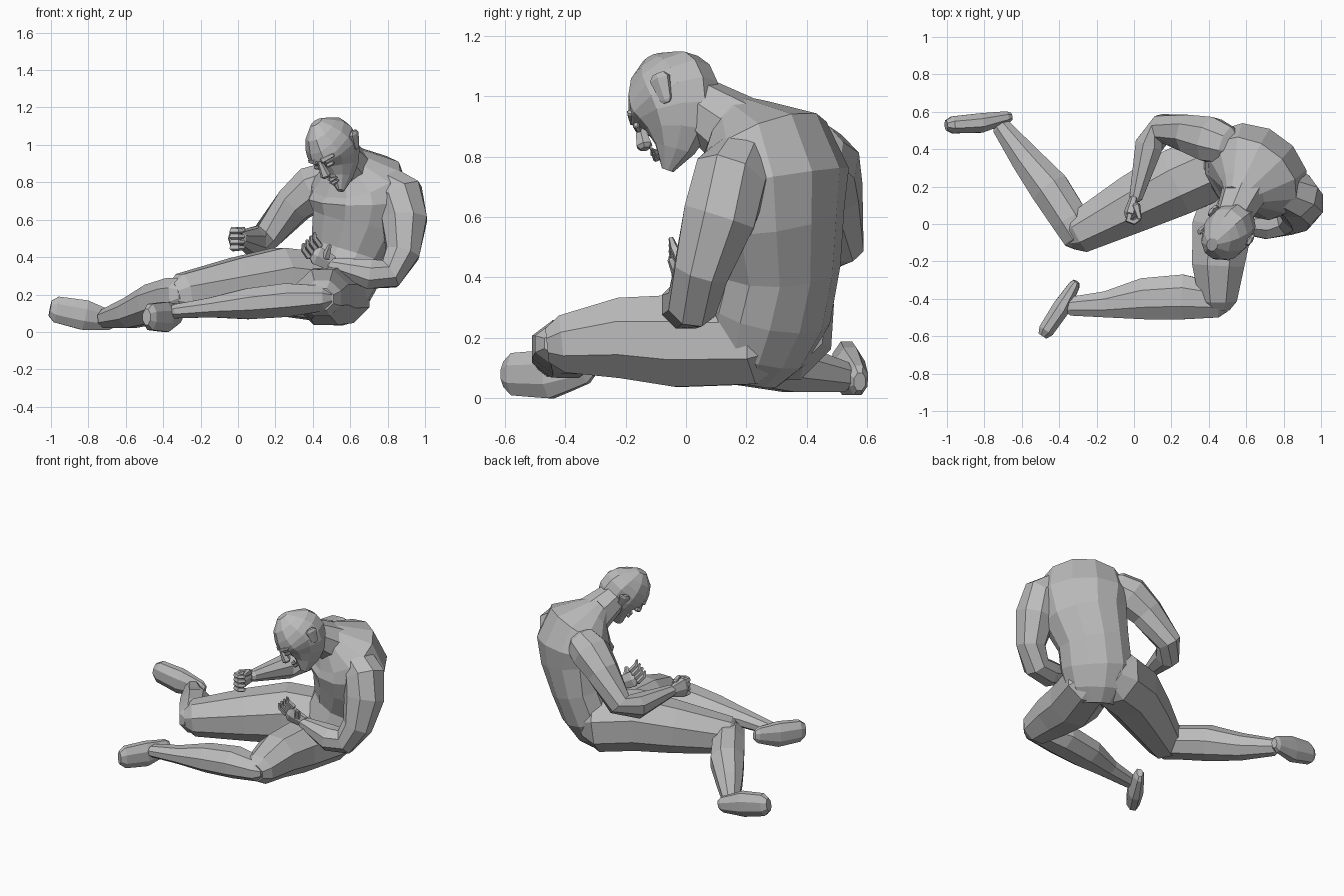
import bpy, bmesh, math
from mathutils import Vector, Matrix

default_cube = bpy.data.objects.get("Cube")
if default_cube:
    bpy.data.objects.remove(default_cube, do_unlink=True)

clay = bpy.data.materials.new("clay_grey")
clay.use_nodes = True
clay.diffuse_color = (.5, .5, .5, 1)
clay.node_tree.nodes["Principled BSDF"].inputs["Base Color"].default_value = clay.diffuse_color

AXIS_X, AXIS_Y, AXIS_Z = Matrix.Identity(3)


def rounded_path(joints, steps):
    """Subdivide the bones between (x, y, z, radius) joints and add a smaller ring beyond each end."""
    joints = [Vector(j) for j in joints]
    path = []
    for start, end in zip(joints, joints[1:]):
        path += [start.lerp(end, i / steps) for i in range(steps)]
    path.append(joints[-1])

    def cap(tip, inner):
        outward = (tip.xyz - inner.xyz).normalized()
        radius = tip.w
        return Vector((*(tip.xyz + outward * radius / 2), radius * .6))

    return [cap(path[0], path[1])] + path + [cap(path[-1], path[-2])]


def skin(name, path, side, depth=1, sides=8, frame=None):
    """Closed flat-shaded tube; ring width runs along side, ring depth is width times depth."""
    bm = bmesh.new()
    side = Vector(side)
    loops = []
    last = len(path) - 1
    for i, ring in enumerate(path):
        ahead = path[min(i + 1, last)].xyz
        behind = path[max(i - 1, 0)].xyz
        tangent = (ahead - behind).normalized()
        across = (side - tangent * tangent.dot(side)).normalized()
        normal = tangent.cross(across)
        reach = ring.w / math.cos(math.pi / sides)
        loop = []
        for k in range(sides):
            angle = math.tau * (k + .5) / sides
            offset = across * math.cos(angle) + normal * math.sin(angle) * depth
            loop.append(bm.verts.new(ring.xyz + offset * reach))
        loops.append(loop)
    for lower, upper in zip(loops, loops[1:]):
        for k in range(sides):
            n = (k + 1) % sides
            bm.faces.new((lower[k], lower[n], upper[n], upper[k]))
    bm.faces.new(reversed(loops[0]))
    bm.faces.new(loops[-1])
    if frame:
        bm.transform(frame)
    bmesh.ops.recalc_face_normals(bm, faces=bm.faces)
    mesh = bpy.data.meshes.new(name)
    bm.to_mesh(mesh)
    bm.free()
    mesh.materials.append(clay)
    bpy.context.collection.objects.link(bpy.data.objects.new(name, mesh))


def limb(name, joints, side, depth=1, sides=8, steps=2, frame=None):
    skin(name, rounded_path(joints, steps), side, depth, sides, frame)


# Torso and neck, leaning forward from the seat
shoulder_line = Vector((.8, -.6, 0))
limb("torso", [
    (.51, .24, .15, .18),
    (.54, .28, .28, .22),
    (.59, .31, .43, .22),
    (.64, .29, .6, .26),
    (.65, .28, .72, .29),
    (.63, .25, .83, .26),
    (.58, .18, .91, .13)], shoulder_line, depth=.8, sides=12, steps=1)
limb("neck", [(.62, .23, .84, .13), (.53, .04, .97, .09)], shoulder_line)

# Arms
limb("left_arm", [
    (.77, .2, .8, .1),
    (.87, .15, .73, .12),
    (.89, .11, .6, .12),
    (.88, .05, .42, .09),
    (.81, .02, .31, .08),
    (.7, 0, .31, .08),
    (.5, 0, .36, .035)], AXIS_Y, steps=1)
limb("right_arm", [
    (.5, .42, .81, .1),
    (.41, .45, .77, .12),
    (.3, .48, .68, .1),
    (.15, .51, .51, .075),
    (.08, .42, .48, .075),
    (.01, .14, .5, .035)], AXIS_Z, steps=1)

# Left hand, open with raised fingers
limb("left_palm", [(.5, 0, .37, .04), (.42, -.02, .41, .05)], (.6, 0, .8), depth=.5, sides=6)
for i in range(4):
    knuckle = Vector((.38, -.02, .4)) + Vector((1, 0, 1)) * i * .02
    middle = knuckle + Vector((-.03, -.02, .04))
    tip = middle + Vector((0, -.01, .03))
    limb(f"left_finger_{i + 1}",
         [(*knuckle, .014), (*middle, .012), (*tip, .007)], AXIS_X, sides=5, steps=1)
limb("left_thumb", [(.47, -.02, .4, .02), (.49, -.05, .46, .01)], AXIS_X, sides=5)

# Right hand, half closed
limb("right_palm", [(0, .14, .5, .04), (-.02, .06, .5, .06)], AXIS_Z, depth=.5, sides=6)
for i in range(4):
    knuckle = Vector((-.02, .06, .45 + i * .03))
    middle = knuckle + Vector((-.01, -.04, 0))
    curl = middle + Vector((.03, -.01, 0))
    tip = curl + Vector((.03, .02, 0))
    limb(f"right_finger_{i + 1}",
         [(*knuckle, .016), (*middle, .015), (*curl, .014), (*tip, .01)],
         AXIS_Z, sides=5, steps=1)
limb("right_thumb", [(.01, .1, .54, .02), (.03, .03, .55, .01)], AXIS_Z, sides=5)

# Legs
limb("left_thigh", [
    (.56, .25, .19, .15),
    (.47, -.02, .19, .16),
    (.45, -.22, .2, .14),
    (.45, -.41, .18, .1)], AXIS_X, depth=.95, steps=1)
limb("left_shin", [
    (.46, -.41, .18, .09),
    (.26, -.39, .17, .12),
    (.05, -.4, .15, .11),
    (-.15, -.43, .13, .07),
    (-.34, -.44, .11, .05)], AXIS_Y, depth=.75, steps=1)
limb("right_thigh", [
    (.45, .32, .24, .18),
    (.22, .22, .27, .18),
    (0, .11, .24, .155),
    (-.3, -.05, .2, .11)], (.5, -.8, 0), steps=1)
limb("right_shin", [
    (-.29, -.07, .2, .09),
    (-.34, .02, .19, .1),
    (-.45, .19, .15, .105),
    (-.58, .35, .1, .08),
    (-.71, .52, .07, .05)], (.8, .6, 0), steps=1)

# Feet, lying on their sides
limb("left_foot", [
    (-.32, -.33, .1, .05),
    (-.39, -.45, .08, .08),
    (-.47, -.57, .08, .07)], AXIS_Z, depth=.6)
limb("right_foot", [
    (-.68, .57, .06, .05),
    (-.82, .54, .09, .08),
    (-.97, .53, .12, .07)], AXIS_Z, depth=.65)

# Head frame: x to its left, y out of the face, z to the crown
pitch = math.radians(35)
face = Vector((-.5, -.87, 0)) * math.cos(pitch) - AXIS_Z * math.sin(pitch)
left = Vector((.87, -.5, .3))
left = (left - face * left.dot(face)).normalized()
head = Matrix((left, face, face.cross(left))).transposed().to_4x4()
head.translation = (.51, -.04, .975)

# Skull: an egg with an upright face, narrowing to the chin
skull = []
for i in range(9):
    t = (i + .3) / 8.6
    radius = .16 * math.sin(math.pi * t ** 1.2) ** .7
    skull.append(Vector((0, (.15 - radius) * (1 - t), .4 * t - .2, radius)))
skin("head", skull, AXIS_Y, depth=.78, sides=10, frame=head)

# Face
limb("nose", [(0, .15, .02, .012), (0, .165, -.055, .025)], AXIS_X, sides=6, frame=head)
for name, height in (("upper_lip", -.1), ("lower_lip", -.12)):
    limb(name, [(-.03, .13, height, .004), (0, .145, height, .012), (.03, .13, height, .004)],
         AXIS_Z, sides=6, steps=1, frame=head)
for name, s in (("left", 1), ("right", -1)):
    limb(f"{name}_brow", [(s * .02, .15, .03, .015), (s * .08, .12, .03, .01)],
         AXIS_Z, sides=5, frame=head)
    limb(f"{name}_eye", [(s * .03, .145, -.01, .01), (s * .06, .13, -.01, .01)],
         AXIS_Z, sides=6, frame=head)
    limb(f"{name}_ear", [(s * .115, -.04, -.04, .02), (s * .13, -.06, .03, .035)],
         AXIS_Y, depth=.4, sides=6, frame=head)
